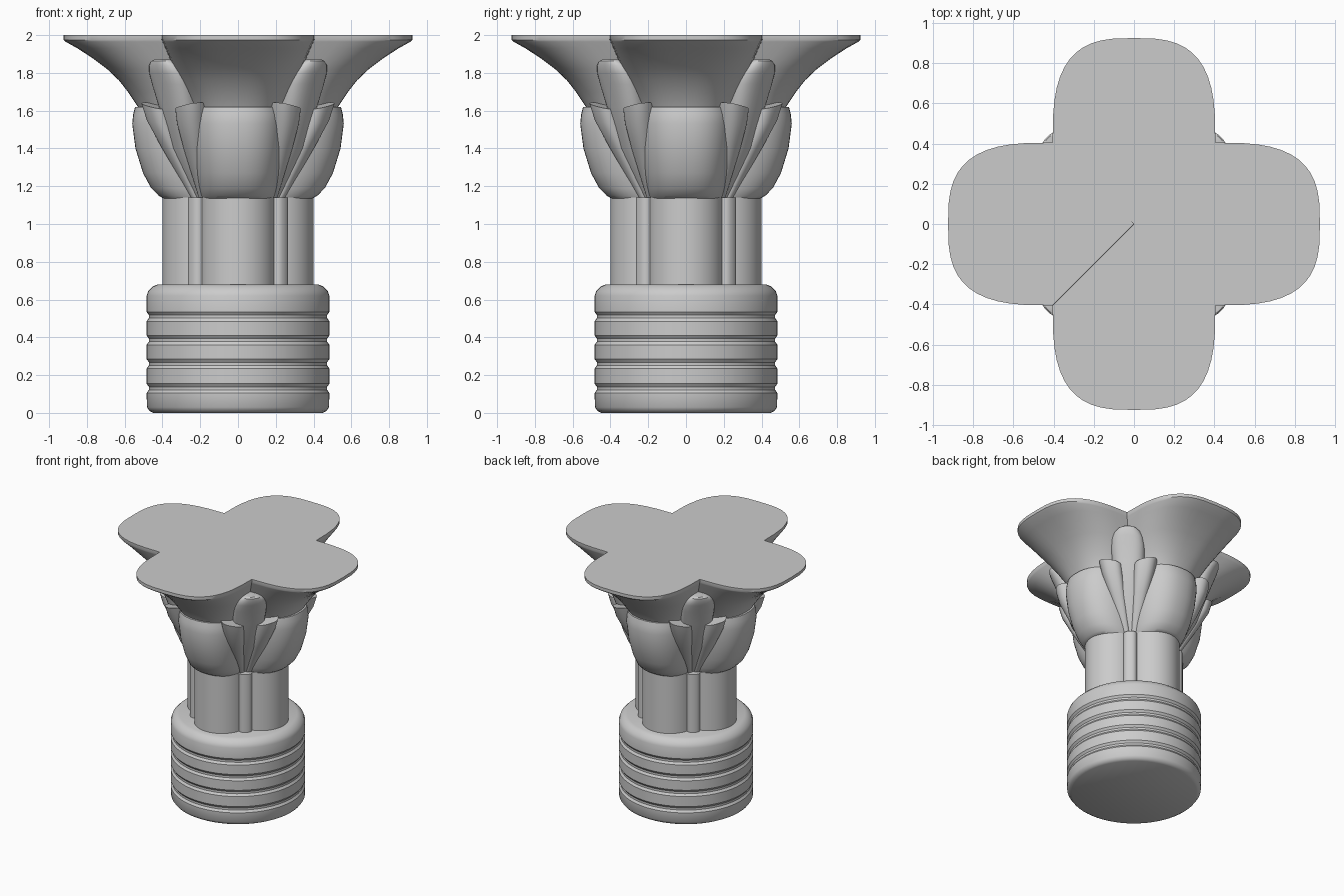
import bpy, bmesh
from math import sin, cos, pi, sqrt

if "Cube" in bpy.data.objects:
    bpy.data.objects.remove(bpy.data.objects["Cube"])


def loft(name, sections, angles=35):
    """Skin a stack of equal-length closed point loops and cap both ends."""
    bm = bmesh.new()
    rows = [[bm.verts.new(p) for p in s] for s in sections]
    n = len(rows[0])
    for a, b in zip(rows, rows[1:]):
        for i in range(n):
            j = (i + 1) % n
            bm.faces.new((a[i], a[j], b[j], b[i]))
    bm.faces.new(rows[0][::-1])
    bm.faces.new(rows[-1])
    bmesh.ops.recalc_face_normals(bm, faces=bm.faces)
    me = bpy.data.meshes.new(name)
    bm.to_mesh(me)
    bm.free()
    ob = bpy.data.objects.new(name, me)
    bpy.context.collection.objects.link(ob)
    bpy.ops.object.select_all(action='DESELECT')
    ob.select_set(True)
    bpy.context.view_layer.objects.active = ob
    bpy.ops.object.shade_smooth_by_angle(angle=angles * pi / 180)
    return ob


def power(c, n):
    return (abs(c) ** (2 / n)) * (1 if c >= 0 else -1)


def lobe(z, reach, half, n):
    """Quarter of the four-lobed plan: a rounded nose closing on the axis."""
    pts = [(0, 0, z)]
    for i in range(25):
        t = -pi / 2 + pi * i / 24
        pts.append((half + (reach - half) * power(cos(t), n), half * power(sin(t), n), z))
    return pts


def blade(z, u, v, a, b, slope=0):
    """Oval leaf section at distance u outward and v sideways."""
    pts = []
    for i in range(28):
        t = 2 * pi * i / 28
        y = b * power(sin(t), 2.5)
        pts.append((u + a * power(cos(t), 2.5), v + y, z + slope * y))
    return pts


def ring(z, r):
    return [(r * cos(2 * pi * i / 64), r * sin(2 * pi * i / 64), z) for i in range(64)]


def four(name, sections, start=0):
    for k in range(4):
        loft(f"{name}_{k + 1}", sections).rotation_euler.z = start + k * pi / 2


# Ribbed round base
profile = [(0, .45), (.01, .468), (.03, .482)]
for g in (.13, .26, .385, .51):
    profile += [(g - .025, .484), (g - .008, .472), (g + .008, .472), (g + .025, .484)]
profile += [(.62, .484), (.645, .475), (.67, .45), (.68, .425)]
loft("base", [ring(z, r) for z, r in profile])

# Clustered shaft: four large stems and four thin ones
four("stem", [lobe(z, .4, .2, 2) for z in (.66, 1.14)])
four("thin_stem", [blade(z, .30, 0, .05, .05) for z in (.66, 1.14)], pi / 4)

# Rounded outer sepals
sepal = [(1.135, .395, .19), (1.15, .42, .197), (1.19, .46, .208), (1.27, .503, .225),
         (1.4, .543, .243), (1.53, .56, .252), (1.58, .555, .252), (1.62, .545, .248)]
four("sepal", [lobe(z, r, h, 2.3) for z, r, h in sepal])

# Flaring petals with a thin flat rim
petal = [(1.5, .48, .22, 2.3), (1.62, .53, .25, 2.3), (1.7, .583, .283, 2.4),
         (1.76, .63, .308, 2.5), (1.82, .693, .336, 2.6), (1.88, .773, .363, 2.8),
         (1.93, .85, .384, 2.9), (1.965, .913, .4, 3), (1.975, .925, .404, 3),
         (2, .925, .405, 3)]
four("petal", [lobe(*p) for p in petal])

# Tall rounded leaves on the diagonals
tall = [(1.14, .25, .05, .04), (1.4, .37, .08, .085), (1.62, .44, .085, .115),
        (1.74, .485, .085, .122), (1.8, .51, .085, .117), (1.84, .525, .085, .1),
        (1.862, .532, .08, .075), (1.872, .535, .07, .045)]
four("tall_leaf", [blade(z, u, 0, a, b) for z, u, a, b in tall], pi / 4)

# Paired narrow leaves spreading in a V in front of each tall leaf
pair = [(1.135, .26, .028, .05, .028, 0), (1.25, .315, .052, .06, .042, .05),
        (1.4, .39, .083, .07, .06, .1), (1.54, .455, .113, .075, .076, .15),
        (1.625, .478, .127, .075, .082, .22)]
for side, label in ((1, "left"), (-1, "right")):
    four("narrow_leaf_" + label,
         [blade(z, u, side * v, a, b, side * s) for z, u, v, a, b, s in pair], pi / 4)
